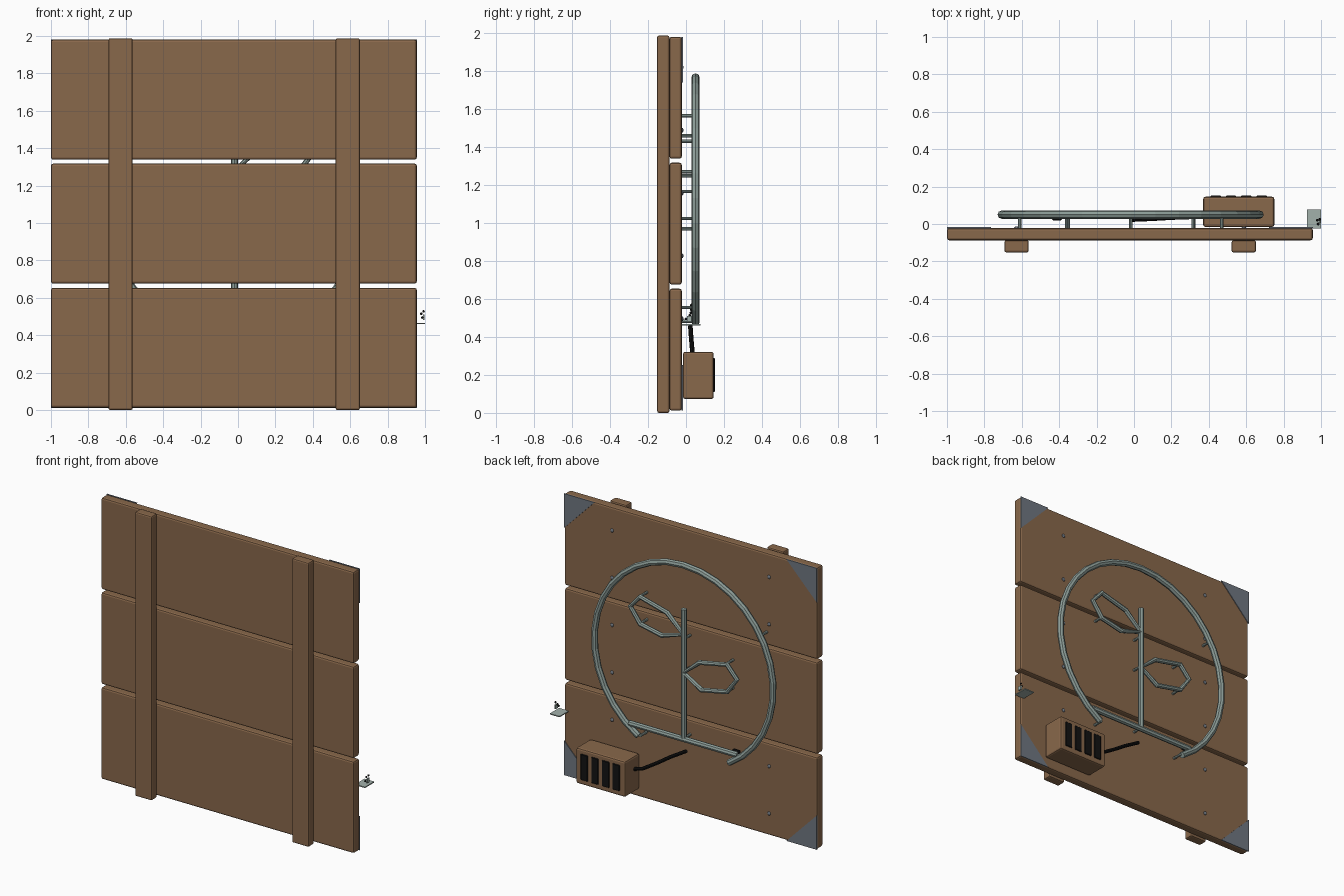
import bpy, bmesh, math
from mathutils import Vector

if "Cube" in bpy.data.objects:
    bpy.data.objects.remove(bpy.data.objects["Cube"])


def material(name, rgb):
    m = bpy.data.materials.new(name)
    m.diffuse_color = (*rgb, 1)
    m.use_nodes = True
    m.node_tree.nodes["Principled BSDF"].inputs["Base Color"].default_value = m.diffuse_color
    return m


WOOD = material("brown wood", (0.25, 0.138, 0.07))
METAL = material("green grey metal", (0.27, 0.345, 0.32))
STEEL = material("blue grey steel", (0.16, 0.185, 0.22))
LIGHT = material("light metal", (0.36, 0.44, 0.41))
BLACK = material("black", (0.006, 0.006, 0.006))


def finish(name, bm, mat):
    bmesh.ops.recalc_face_normals(bm, faces=bm.faces)
    me = bpy.data.meshes.new(name)
    bm.to_mesh(me)
    bm.free()
    me.materials.append(mat)
    ob = bpy.data.objects.new(name, me)
    bpy.context.collection.objects.link(ob)
    return ob


def box(name, lo, hi, mat, bevel=0.0, segments=2):
    lo, hi = Vector(lo), Vector(hi)
    bm = bmesh.new()
    bmesh.ops.create_cube(bm, size=1)
    for v in bm.verts:
        v.co = (lo + hi) / 2 + v.co * (hi - lo)
    if bevel:
        bmesh.ops.bevel(bm, geom=bm.edges[:], offset=bevel, segments=segments,
                        profile=0.5, affect='EDGES')
    return finish(name, bm, mat)


def tube(name, pts, radius, mat, closed=False):
    cu = bpy.data.curves.new(name, 'CURVE')
    cu.dimensions = '3D'
    cu.bevel_depth = radius
    cu.bevel_resolution = 2
    cu.use_fill_caps = True
    sp = cu.splines.new('POLY')
    sp.points.add(len(pts) - 1)
    for p, co in zip(sp.points, pts):
        p.co = (*co, 1)
    sp.use_cyclic_u = closed
    sp.use_smooth = False
    cu.materials.append(mat)
    ob = bpy.data.objects.new(name, cu)
    bpy.context.collection.objects.link(ob)
    bpy.ops.object.select_all(action='DESELECT')
    ob.select_set(True)
    bpy.context.view_layer.objects.active = ob
    bpy.ops.object.convert(target='MESH')
    return ob


def ball(name, co, radius, mat, flat=1.0):
    bm = bmesh.new()
    bmesh.ops.create_uvsphere(bm, u_segments=10, v_segments=6, radius=radius)
    for v in bm.verts:
        v.co.y *= flat
        v.co += Vector(co)
    return finish(name, bm, mat)


FACE = -0.022   # back face of the planks
TY = 0.05       # centre plane of the tube emblem

# planks and the two battens
for i, z in enumerate((0.012, 0.676, 1.339)):
    box(f"plank_{i}", (-1, -0.087, z), (0.956, FACE, z + 0.642), WOOD, 0.012)
for side, x in (("left", -0.628), ("right", 0.587)):
    box(f"batten_{side}", (x - 0.065, -0.152, 0), (x + 0.065, -0.087, 1.988), WOOD, 0.01)
    # bolts along each batten
    for i in range(6):
        ball(f"bolt_{side}_{i}", (x, FACE, 0.165 + i * 0.331), 0.013, STEEL, 0.7)

# triangular corner plates
for cx, sx in ((-1, 1), (0.956, -1)):
    for cz, sz in ((0.012, 1), (1.981, -1)):
        bm = bmesh.new()
        vs = [bm.verts.new((x, FACE - 0.002, z)) for x, z in
              ((cx, cz), (cx + sx * 0.235, cz), (cx, cz + sz * 0.24))]
        f = bm.faces.new(vs)
        top = bmesh.ops.extrude_face_region(bm, geom=[f])["geom"]
        for v in top:
            if isinstance(v, bmesh.types.BMVert):
                v.co.y += 0.007
        finish("corner_plate", bm, STEEL)

# open ring, bar and stem of tube
CX, CZ, R = -0.018, 1.075, 0.692
a0 = math.radians(30.5)
N = 28
ring = []
for i in range(N + 1):
    a = a0 + (2 * math.pi - 2 * a0) * i / N
    ring.append((CX + R * math.sin(a), TY, CZ - R * math.cos(a)))
tube("ring", ring, 0.022, METAL)
tube("base_bar", [(-0.435, TY, 0.55), (0.4, TY, 0.55)], 0.02, METAL)
tube("stem", [(CX, TY, 0.55), (CX, TY, 1.46)], 0.019, METAL)

# two hexagonal leaves
upper = [(CX, 1.28), (0.112, 1.4), (0.319, 1.455), (0.395, 1.37), (0.319, 1.265), (0.15, 1.23)]
lower = [(CX, 1.015), (-0.14, 1.118), (-0.354, 1.16), (-0.43, 1.075), (-0.354, 0.97), (-0.155, 0.93)]
for name, pts in (("upper_leaf", upper), ("lower_leaf", lower)):
    tube(name, [(x, TY, z) for x, z in pts], 0.017, METAL, True)

# standoff pins holding the tube off the boards
for x, z in ((-0.61, 1.43), (0.47, 1.565), (0.317, 1.46), (0.317, 1.27), (CX, 1.25),
             (-0.35, 1.166), (-0.35, 0.97), (CX, 1.024), (CX, 0.555),
             (0.32, 0.482), (-0.36, 0.482)):
    tube("standoff", [(x, FACE - 0.005, z), (x, TY, z)], 0.009, METAL)

# power box with vents
box("power_box", (0.37, -0.016, 0.073), (0.75, 0.146, 0.322), WOOD, 0.012)
for i in range(4):
    x = 0.437 + i * 0.082
    box(f"vent_{i}", (x - 0.028, 0.143, 0.108), (x + 0.028, 0.152, 0.29), BLACK, 0.004, 1)

# cable and connector
tube("cable", [(0.385, 0.04, 0.228), (0.31, 0.038, 0.25), (0.2, 0.034, 0.318),
               (0.1, 0.028, 0.385), (-0.018, 0.023, 0.455)], 0.012, BLACK)
box("connector", (-0.44, 0.02, 0.535), (-0.385, 0.045, 0.575), BLACK, 0.006, 1)

# small side bracket with its fittings
box("side_bracket", (0.925, -0.025, 0.46), (1.0, 0.077, 0.467), LIGHT)
box("bracket_pin", (0.988, 0.005, 0.482), (0.998, 0.03, 0.51), LIGHT)
for co in ((0.985, 0.0, 0.495), (0.98, 0.02, 0.515), (0.992, 0.025, 0.528)):
    ball("bracket_fitting", co, 0.007, BLACK)
